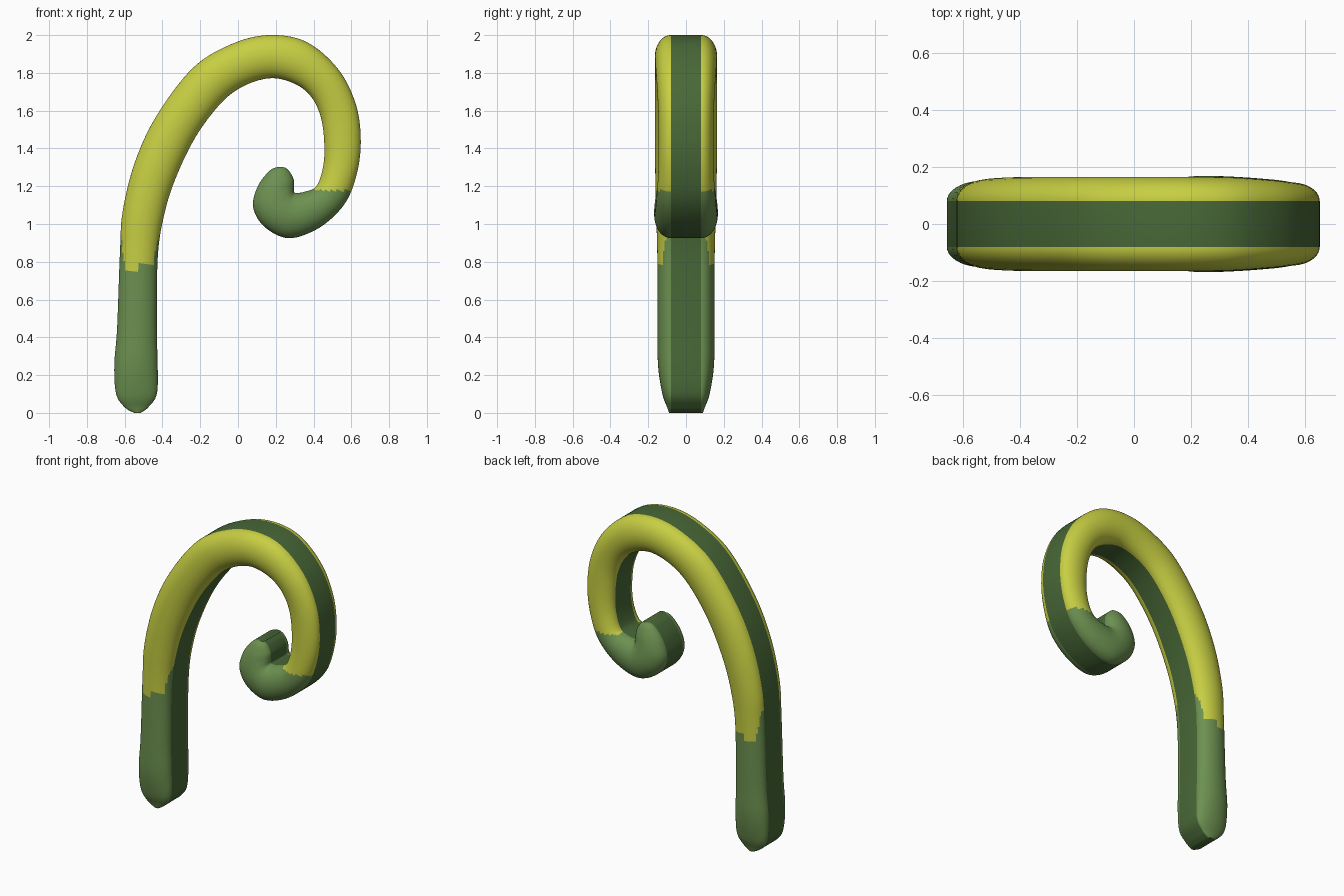
import bpy
import bmesh
import math
from mathutils import Vector

cube = bpy.data.objects.get("Cube")
if cube:
    bpy.data.objects.remove(cube)


def make_material(name, colour):
    mat = bpy.data.materials.new(name)
    mat.use_nodes = True
    mat.diffuse_color = (*colour, 1)
    mat.node_tree.nodes["Principled BSDF"].inputs["Base Color"].default_value = (*colour, 1)
    return mat


materials = [
    make_material("dark green edge", (.065, .138, .038)),
    make_material("leaf green", (.15, .28, .08)),
    make_material("yellow green", (.57, .62, .055)),
]

# Stations along the stalk: outer x, z, inner x, z, half thickness
stations = [Vector(s) for s in (
    (-.55, 0, -.515, 0, .09),
    (-.6, .03, -.475, .03, .1),
    (-.645, .1, -.43, .1, .125),
    (-.655, .25, -.425, .25, .148),
    (-.64, .45, -.43, .45, .15),
    (-.625, .85, -.425, .82, .152),
    (-.61, 1.07, -.395, 1.03, .158),
    (-.545, 1.33, -.335, 1.23, .163),
    (-.43, 1.575, -.225, 1.46, .165),
    (-.24, 1.825, -.085, 1.645, .165),
    (-.04, 1.95, .04, 1.735, .165),
    (.16, 2, .18, 1.772, .165),
    (.36, 1.965, .305, 1.74, .163),
    (.53, 1.82, .39, 1.67, .155),
    (.625, 1.63, .44, 1.56, .147),
    (.65, 1.43, .457, 1.42, .145),
    (.625, 1.25, .45, 1.3, .147),
    (.56, 1.1, .415, 1.2, .155),
    (.43, .98, .35, 1.17, .163),
    (.27, .925, .305, 1.165, .168),
    (.14, .985, .296, 1.175, .168),
    (.08, 1.09, .297, 1.2, .16),
    (.105, 1.2, .295, 1.235, .145),
    (.165, 1.28, .275, 1.275, .12),
    (.21, 1.302, .25, 1.3, .095),
)]
STEPS, ARC, FLAT = 8, 20, .08


def smooth_stations(points, steps):
    """Catmull-Rom interpolation through the stations."""
    out = []
    last = len(points) - 1
    for i in range(last):
        a, b = points[max(i - 1, 0)], points[i]
        c, d = points[i + 1], points[min(i + 2, last)]
        for k in range(steps):
            t = k / steps
            out.append(b + (c - a) * (t / 2) + (a * 2 - b * 5 + c * 4 - d) * (t * t / 2)
                       + (b * 3 - a - c * 3 + d) * (t ** 3 / 2))
    return out + [points[last]]


def section(bm, s):
    """Two bulging sides joined by flat strips on the outer and inner edge."""
    ox, oz, ix, iz, half = s
    ring = []
    for side in (-1, 1):
        for k in range(ARC + 1):
            c = math.cos(math.pi * k / ARC) * -side
            y = side * (FLAT + (half - FLAT) * math.sin(math.pi * k / ARC))
            w = (1 + c) / 2
            ring.append(bm.verts.new((ix + (ox - ix) * w, y, iz + (oz - iz) * w)))
    return ring


def side_colour(centre, across):
    """Yellow along the arch, green on the foot and the curled tip."""
    if centre.x < 0:
        yellow = centre.z > .77 and across < .72 + 1.5 * (centre.z - .77)
    else:
        yellow = centre.z > 1.4 or (centre.x > .4 and centre.z > 1.18)
    return 2 if yellow else 1


# Curled stalk
bm = bmesh.new()
rings = [section(bm, s) for s in smooth_stations(stations, STEPS)]
count = len(rings[0])
for a, b in zip(rings, rings[1:]):
    for k in range(count):
        n = (k + 1) % count
        face = bm.faces.new((a[k], a[n], b[n], b[k]))
        step = k % (ARC + 1)
        if step < ARC:
            across = abs(math.cos(math.pi * (step + .5) / ARC))
            face.material_index = side_colour(face.calc_center_median(), across)
for end in (rings[0], rings[-1]):
    bm.faces.new(end)
bmesh.ops.recalc_face_normals(bm, faces=bm.faces)

mesh = bpy.data.meshes.new("curled_stalk")
bm.to_mesh(mesh)
bm.free()
for mat in materials:
    mesh.materials.append(mat)
stalk = bpy.data.objects.new("curled_stalk", mesh)
bpy.context.collection.objects.link(stalk)
bpy.context.view_layer.objects.active = stalk
stalk.select_set(True)
bpy.ops.object.shade_smooth_by_angle(angle=math.radians(40))
